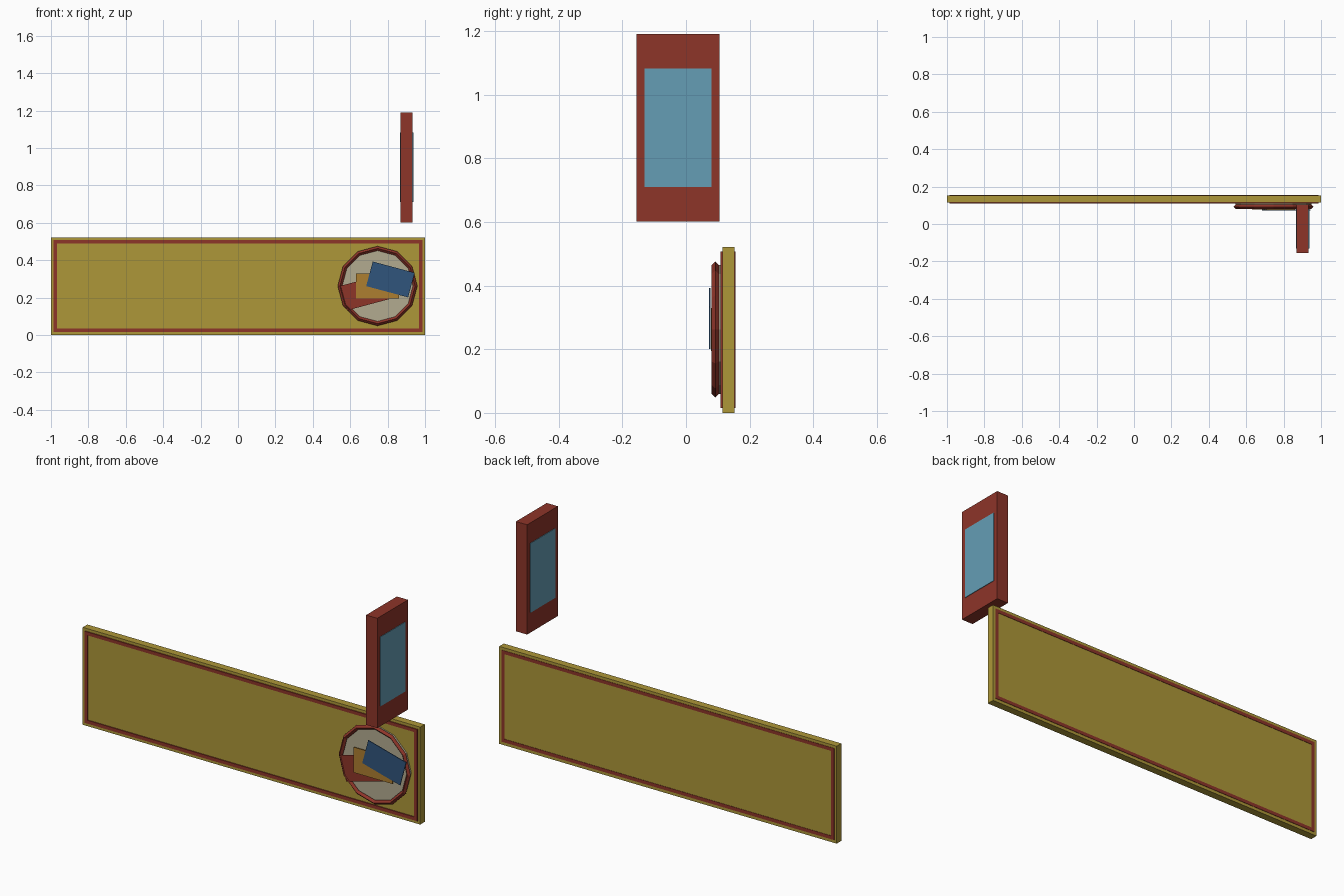
import bpy
from math import radians, pi

if "Cube" in bpy.data.objects:
    bpy.data.objects.remove(bpy.data.objects["Cube"])


def mat(name, r, g, b):
    m = bpy.data.materials.new(name)
    m.diffuse_color = (r, g, b, 1)
    m.use_nodes = True
    m.node_tree.nodes["Principled BSDF"].inputs["Base Color"].default_value = m.diffuse_color
    return m


MUSTARD = mat("mustard", 0.42, 0.31, 0.04)
RED = mat("red", 0.27, 0.035, 0.022)
GLASS = mat("glass_blue", 0.13, 0.34, 0.46)
CREAM = mat("cream", 0.45, 0.41, 0.28)
ORANGE = mat("orange", 0.42, 0.21, 0.03)
BLUE = mat("blue", 0.03, 0.09, 0.2)


def finish(name, m):
    o = bpy.context.object
    o.name = name
    o.data.materials.append(m)
    return o


def box(name, m, x, y, z, tilt=0):
    """Box from (min, max) ranges, optionally tilted in the front plane."""
    c = [(a + b) / 2 for a, b in (x, y, z)]
    bpy.ops.mesh.primitive_cube_add(size=1, location=c, rotation=(0, -radians(tilt), 0))
    o = finish(name, m)
    o.scale = [b - a for a, b in (x, y, z)]
    return o


# Long fascia board
box("fascia_board", MUSTARD, (-1, 1), (0.114, 0.153), (0, 0.522))

# Raised trim frame on the front and back of the board
for side, y in (("front", (0.109, 0.116)), ("back", (0.15, 0.155))):
    for end, z in (("bottom", (0.016, 0.034)), ("top", (0.489, 0.507))):
        box(f"trim_{side}_{end}", RED, (-0.986, 0.986), y, z)
    for end, x in (("left", (-0.986, -0.968)), ("right", (0.968, 0.986))):
        box(f"trim_{side}_{end}", RED, x, y, (0.034, 0.489))

# Twelve-sided medallion with a rim
CX, CZ = 0.746, 0.262
bpy.ops.mesh.primitive_cylinder_add(vertices=12, radius=0.202, depth=0.014,
                                    location=(CX, 0.107, CZ), rotation=(pi / 2, 0, 0))
finish("medallion_disc", CREAM)
bpy.ops.mesh.primitive_torus_add(major_segments=12, minor_segments=4, major_radius=0.201,
                                 minor_radius=0.012, location=(CX, 0.092, CZ),
                                 rotation=(pi / 2, 0, 0))
finish("medallion_rim", RED)

# Three fanned cards in front of the medallion
for name, m, x, z, y, tilt in (("card_left", RED, 0.677, 0.227, 0.086, 15),
                               ("card_middle", ORANGE, 0.746, 0.262, 0.080, 0),
                               ("card_right", BLUE, 0.815, 0.297, 0.075, -15)):
    box(name, m, (x - 0.116, x + 0.116), (y - 0.002, y + 0.002), (z - 0.068, z + 0.068), tilt)

# Projecting sign with a panel on each face
box("projecting_sign", RED, (0.868, 0.934), (-0.155, 0.105), (0.602, 1.19))
for side, x in (("left", (0.865, 0.87)), ("right", (0.932, 0.937))):
    box(f"sign_panel_{side}", GLASS, x, (-0.13, 0.08), (0.71, 1.082))
